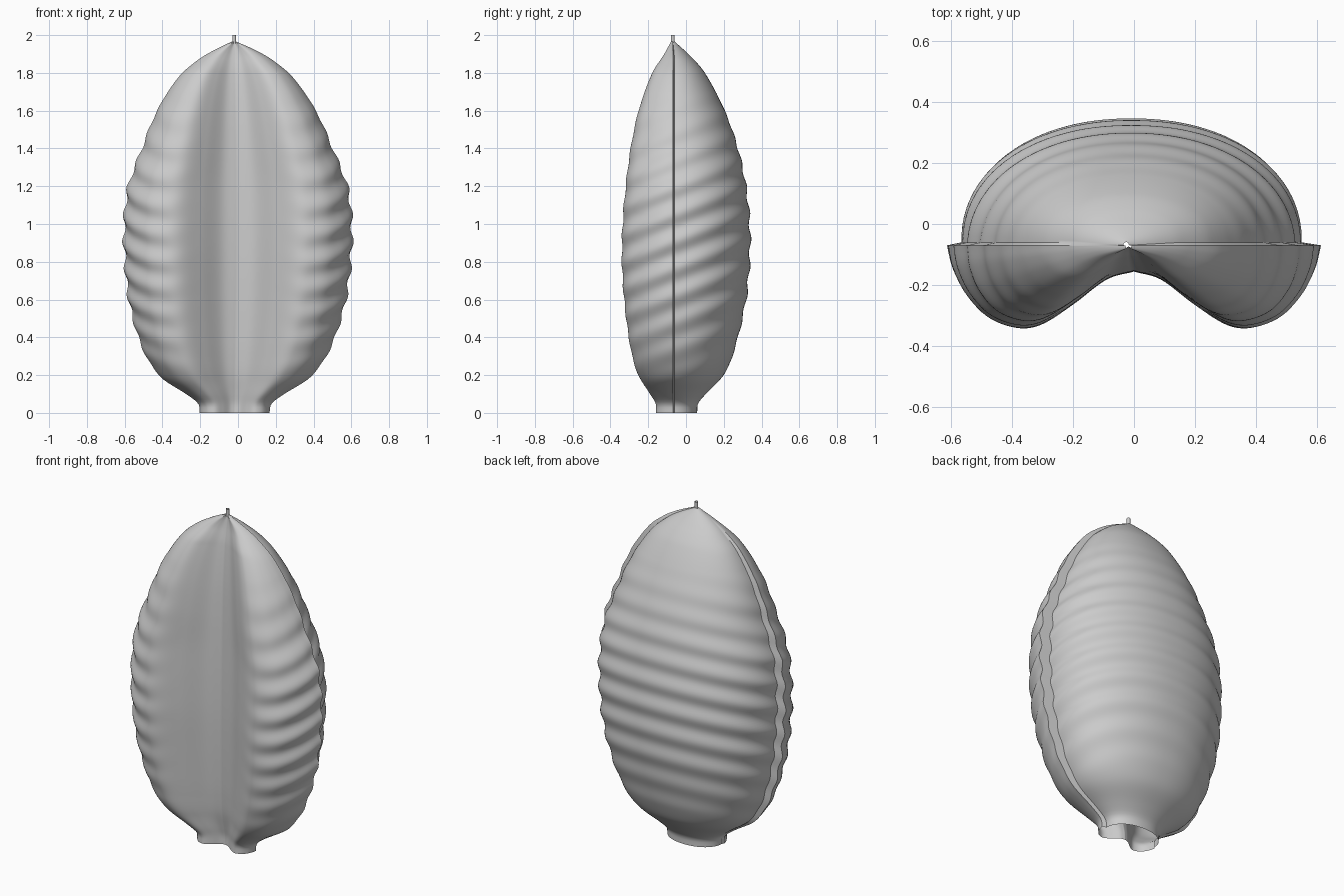
import bpy, math

if "Cube" in bpy.data.objects:
    bpy.data.objects.remove(bpy.data.objects["Cube"])

SEAM = -0.07
ROWS, NF, NB = 170, 96, 72


def curve(pts, t):
    """Smooth Hermite interpolation through (t, v) points."""
    n = len(pts)
    t = min(max(t, pts[0][0]), pts[-1][0])
    i = next(k for k in range(n - 1) if t <= pts[k + 1][0])

    def slope(k):
        a, b = pts[max(k - 1, 0)], pts[min(k + 1, n - 1)]
        return (b[1] - a[1]) / (b[0] - a[0])
    (t0, v0), (t1, v1) = pts[i], pts[i + 1]
    h = t1 - t0
    s = (t - t0) / h
    return ((2*s**3 - 3*s*s + 1) * v0 + (s**3 - 2*s*s + s) * h * slope(i)
            + (3*s*s - 2*s**3) * v1 + (s**3 - s*s) * h * slope(i + 1))


# Half width, back depth and front depth against height
WIDTH = [(0, .185), (.05, .195), (.1, .26), (.18, .385), (.28, .465), (.4, .52), (.6, .575),
         (.8, .598), (1, .603), (1.2, .58), (1.4, .505), (1.6, .42), (1.78, .3),
         (1.87, .195), (1.92, .11), (1.965, .01)]
BACK = [(0, .12), (.05, .125), (.1, .165), (.2, .26), (.3, .305), (.4, .335), (.6, .378),
        (.8, .397), (1, .398), (1.2, .378), (1.4, .335), (1.6, .265), (1.8, .16),
        (1.9, .075), (1.965, .01)]
FRONT = [(0, .088), (.05, .09), (.1, .12), (.2, .182), (.3, .213), (.4, .232), (.6, .256),
         (.8, .268), (1, .264), (1.2, .248), (1.4, .222), (1.6, .18), (1.8, .108),
         (1.9, .045), (1.965, .01)]
# Front lobe section: angle parameter 0 (centre) to 1 (seam) -> across, depth
LOBE_X = [(0, 0), (.15, .15), (.3, .33), (.45, .5), (.55, .62), (.68, .78), (.8, .9), (.9, .97), (1, 1)]
LOBE_Y = [(0, .32), (.15, .42), (.3, .72), (.45, .96), (.55, 1), (.68, .87), (.8, .59), (.9, .28), (1, 0)]


def ripple(z, depth, edge):
    """Slanted ribs, fading to both ends."""
    env = max(0, math.sin(math.pi * min(max((z - .15) / 1.55, 0), 1))) ** .7
    return 1 + .016 * env * edge * math.sin(2 * math.pi * (z - .4 * depth) / .145)


def section(z):
    w, b, f = curve(WIDTH, z), curve(BACK, z), curve(FRONT, z)
    mid = -.018 * (1 - math.sin(math.pi * z / 1.965))
    ring = []
    # Twin-lobed front, left to right
    for i in range(NF + 1):
        s = 2 * i / NF - 1
        a = abs(s)
        d = curve(LOBE_Y, a) * f
        k = ripple(z, -d, min(1, max(0, (a - .3) / .3)))
        ring.append((mid + math.copysign(curve(LOBE_X, a), s) * w * k, SEAM - d * k, z))
    # Narrower domed back, right to left; the step forms the seam ledge
    for i in range(NB + 1):
        a = math.pi * i / NB
        c, s = math.cos(a), math.sin(a)
        x = math.copysign(abs(c) ** .94, c) * w * .91
        d = max(s, 0) ** .94 * b
        k = ripple(z, d, 1)
        ring.append((mid - .008 + x * k, SEAM + .01 * min(1, w / .2) + d * k, z))
    return ring


# Pod skin, open at the neck
verts, faces = [], []
for r in range(ROWS + 1):
    verts += section(1.965 * math.sin(math.pi / 2 * r / ROWS) ** .5 * (r / ROWS) ** .5)
n = NF + NB + 2
for r in range(ROWS):
    for i in range(n):
        j = (i + 1) % n
        faces.append((r * n + i, r * n + j, (r + 1) * n + j, (r + 1) * n + i))
mesh = bpy.data.meshes.new("pod_skin")
mesh.from_pydata(verts, [], faces)
pod = bpy.data.objects.new("pod_skin", mesh)
bpy.context.collection.objects.link(pod)

# Tiny hollow stem at the tip
bpy.ops.mesh.primitive_cylinder_add(vertices=16, radius=.01, depth=.045, end_fill_type='NOTHING',
                                    location=(-.02, SEAM, 1.9775))
stem = bpy.context.object
stem.name = "tip_stem"

for ob in (pod, stem):
    bpy.ops.object.select_all(action='DESELECT')
    ob.select_set(True)
    bpy.context.view_layer.objects.active = ob
    bpy.ops.object.shade_smooth_by_angle(angle=math.radians(40))
